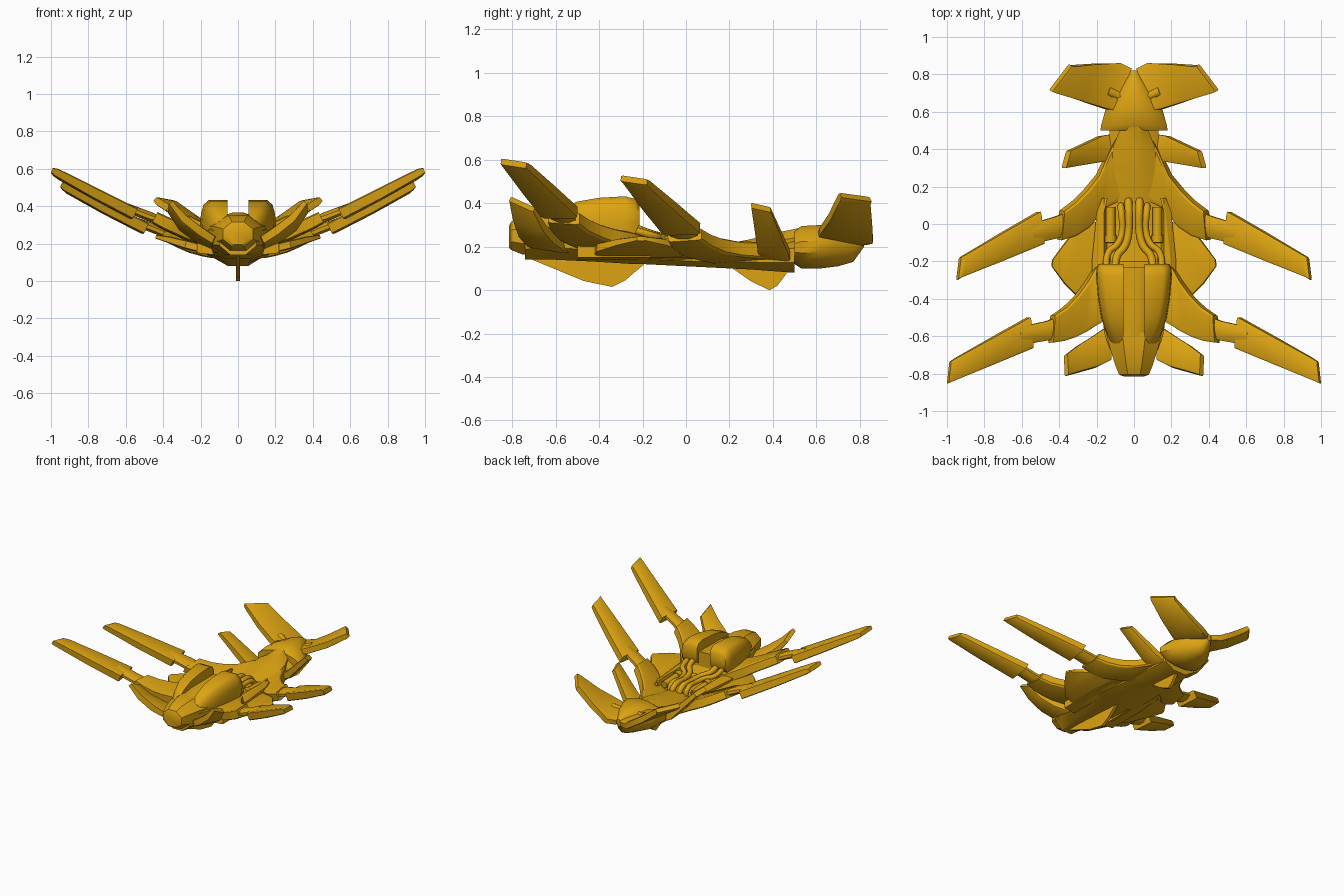
import bpy, bmesh, math
from mathutils import Vector as V

gold = bpy.data.materials.new("gold")
gold.diffuse_color = (0.72, 0.37, 0.006, 1)


def make(name, rings, mirror=False, angle=30):
    """Skin a list of equal-length point rings into a closed solid."""
    bm = bmesh.new()
    vr = [[bm.verts.new(p) for p in r] for r in rings]
    n = len(rings[0])
    for a, b in zip(vr, vr[1:]):
        for i in range(n):
            j = (i + 1) % n
            bm.faces.new((a[i], a[j], b[j], b[i]))
    bm.faces.new(vr[0])
    bm.faces.new(vr[-1][::-1])
    bmesh.ops.recalc_face_normals(bm, faces=bm.faces)
    me = bpy.data.meshes.new(name)
    bm.to_mesh(me)
    bm.free()
    ob = bpy.data.objects.new(name, me)
    bpy.context.collection.objects.link(ob)
    me.materials.append(gold)
    if mirror:
        ob.modifiers.new("mirror", 'MIRROR').use_mirror_merge = False
    bpy.ops.object.select_all(action='DESELECT')
    ob.select_set(True)
    bpy.context.view_layer.objects.active = ob
    bpy.ops.object.shade_smooth_by_angle(angle=math.radians(angle))
    return ob


def hull(name, secs, n=8, angle=30):
    """Rounded body along y: (y, half width, bottom z, top z)."""
    k = 1 / math.cos(math.pi / n)
    rings = []
    for y, w, zb, zt in secs:
        rings.append([(w * k * math.cos(t), y, (zb + zt) / 2 + (zt - zb) / 2 * k * math.sin(t))
                      for t in [math.tau * (i + .5) / n for i in range(n)]])
    return make(name, rings, angle=angle)


def blade(name, ribs, edge=0.8, f=0.08):
    """Mirrored wing: ribs of (leading point, trailing point, thickness)."""
    mids = [(V(l) + V(t)) / 2 for l, t, _ in ribs]
    rings = []
    for i, (l, t, th) in enumerate(ribs):
        l, t = V(l), V(t)
        span = mids[min(i + 1, len(ribs) - 1)] - mids[max(i - 1, 0)]
        nrm = (t - l).cross(span).normalized() * th / 2
        prof = [(0, edge), (f, 1), (1 - f, 1), (1, edge),
                (1, -edge), (1 - f, -1), (f, -1), (0, -edge)]
        rings.append([l.lerp(t, u) + nrm * h for u, h in prof])
    return make(name, rings, True)


def keel(name, pts, w=0.011):
    """Thin centre-line fin from a (y, z) outline."""
    return make(name, [[(x, y, z) for y, z in pts] for x in (-w, w)])


def pipe(name, pts, r):
    """Mirrored tube along a smooth path."""
    cu = bpy.data.curves.new(name, 'CURVE')
    cu.dimensions = '3D'
    cu.bevel_depth = r
    cu.bevel_resolution = 2
    cu.resolution_u = 5
    cu.use_fill_caps = True
    sp = cu.splines.new('BEZIER')
    sp.bezier_points.add(len(pts) - 1)
    for b, p in zip(sp.bezier_points, pts):
        b.co = p
        b.handle_left_type = b.handle_right_type = 'AUTO'
    cu.materials.append(gold)
    ob = bpy.data.objects.new(name, cu)
    bpy.context.collection.objects.link(ob)
    ob.modifiers.new("mirror", 'MIRROR')
    return ob


# Fuselage, nose and tail
hull("main_hull", [(-.74, .10, .14, .31), (-.6, .155, .14, .33), (-.4, .185, .13, .31),
                   (-.24, .18, .12, .27), (-.2, .17, .12, .20), (.1, .15, .105, .19),
                   (.3, .14, .095, .21), (.5, .13, .08, .24)])
hull("nose", [(-.815, .055, .195, .295), (-.805, .08, .185, .315), (-.755, .10, .165, .335),
              (-.66, .13, .15, .35), (-.58, .15, .15, .35)], angle=25)
hull("canopy", [(-.70, .08, .22, .335), (-.5, .11, .22, .365), (-.23, .12, .22, .365)], n=12)
hull("rear_deck", [(.12, .11, .14, .20), (.3, .125, .14, .235), (.42, .11, .14, .265), (.54, .06, .14, .29)])
hull("tail_body", [(.50, .18, .12, .27), (.53, .175, .10, .295), (.62, .15, .10, .30), (.70, .105, .11, .30),
                   (.77, .055, .13, .28), (.82, .02, .20, .25)], n=12, angle=35)

# Twin cowl humps over the front of the body, undercut at the back
rings = []
for y, x1, zt, zb in [(-.64, .125, .33, .22), (-.58, .15, .375, .22), (-.5, .175, .408, .22), (-.4, .192, .425, .22),
                      (-.28, .203, .432, .23), (-.235, .20, .42, .26), (-.215, .19, .39, .30)]:
    h = zt - zb
    rings.append([(.055, y, zb), (x1 - .01, y, zb), (x1, y, zb + h * .35), (x1 - .005, y, zb + h * .65),
                  (x1 - .018, y, zb + h * .87), (x1 - .045, y, zt), (.055, y, zt)])
make("engine_cowl", rings, True, 45)

# Side rails along the open engine bay
make("side_rail", [[(.13, y, .14), (x, y, .15), (x, y, .22), (x - .03, y, .24), (.16, y, .24)]
                   for y, x in [(-.5, .22), (-.2, .225), (.06, .20), (.14, .17)]], True)

# Front wings: curved root, joint, outer panel
blade("front_wing_root", [((.13, -.50, .225), (.13, -.18, .21), .08),
                          ((.21, -.545, .24), (.21, -.235, .23), .075),
                          ((.26, -.575, .255), (.255, -.31, .245), .075),
                          ((.32, -.605, .28), (.31, -.385, .27), .07),
                          ((.38, -.625, .307), (.37, -.445, .297), .07),
                          ((.445, -.635, .34), (.435, -.49, .33), .065)])
blade("front_wing_joint", [((.40, -.61, .32), (.39, -.49, .31), .045),
                           ((.48, -.625, .345), (.47, -.52, .345), .05),
                           ((.62, -.65, .40), (.61, -.55, .40), .045)], f=.3, edge=.4)
blade("front_wing_panel", [((.55, -.665, .36), (.565, -.50, .36), .065),
                           ((.76, -.752, .467), (.757, -.607, .46), .06),
                           ((.97, -.84, .58), (.95, -.715, .56), .045),
                           ((.995, -.852, .592), (.982, -.735, .574), .03)])

# Rear wings, the same scheme but lower
blade("rear_wing_root", [((.07, .13, .155), (.08, .50, .18), .08),
                         ((.14, .10, .16), (.14, .38, .185), .08),
                         ((.19, .05, .168), (.195, .26, .19), .075),
                         ((.25, -.015, .185), (.26, .18, .205), .075),
                         ((.32, -.06, .213), (.32, .12, .228), .07),
                         ((.40, -.085, .25), (.385, .07, .26), .065)])
blade("rear_wing_joint", [((.35, -.06, .235), (.34, .07, .235), .045),
                          ((.43, -.08, .27), (.42, .04, .275), .05),
                          ((.56, -.11, .32), (.55, 0, .32), .045)], f=.3, edge=.4)
blade("rear_wing_panel", [((.49, -.107, .28), (.51, .065, .285), .065),
                          ((.71, -.198, .39), (.71, -.05, .385), .06),
                          ((.925, -.285, .503), (.905, -.165, .485), .045),
                          ((.945, -.30, .515), (.93, -.18, .497), .03)])

# Small winglets beside the nose and before the tail
blade("front_winglet", [((.13, -.73, .22), (.13, -.54, .19), .05),
                        ((.20, -.765, .265), (.22, -.60, .23), .055),
                        ((.29, -.79, .335), (.30, -.65, .285), .05),
                        ((.36, -.81, .42), (.365, -.70, .37), .03)])
blade("rear_winglet", [((.12, .335, .165), (.12, .48, .155), .05),
                       ((.19, .33, .205), (.18, .47, .185), .055),
                       ((.375, .30, .39), (.35, .39, .37), .035)])

# Flat plates below the rails
blade("side_plate", [((.14, -.43, .16), (.14, .02, .16), .045),
                     ((.28, -.41, .195), (.29, -.005, .195), .045),
                     ((.37, -.32, .22), (.36, -.09, .22), .035),
                     ((.44, -.225, .237), (.435, -.19, .237), .02)])

# V tail fins, slightly curved, on short hidden stubs
blade("tail_fin", [((.115, .61, .26), (.015, .83, .225), .045),
                   ((.15, .615, .27), (.08, .86, .232), .05),
                   ((.29, .66, .335), (.21, .855, .315), .05),
                   ((.43, .705, .425), (.33, .845, .405), .045),
                   ((.445, .712, .437), (.34, .85, .418), .03)])
pipe("tail_fin_stub", [(.02, .66, .25), (.07, .68, .25), (.14, .71, .272)], .028)

# Keel fins under the body
keel("front_keel_fin", [(-.72, .145), (-.47, .042), (-.34, .015), (-.28, .045), (-.18, .13), (-.3, .17)])
keel("rear_keel_fin", [(.2, .11), (.3, .04), (.385, .0), (.42, .02), (.48, .10), (.35, .15)])

# Engine bay pipes and cylinders
pipe("inner_pipe", [(.03, .12, .16), (.03, .115, .215), (.03, -.05, .235), (.05, -.12, .245),
                    (.09, -.17, .26), (.10, -.25, .29)], .021)
pipe("middle_pipe", [(.07, .10, .17), (.07, .09, .215), (.065, -.05, .23), (.09, -.11, .24),
                     (.135, -.15, .25), (.15, -.25, .28)], .018)
pipe("bay_cylinder", [(.125, .09, .205), (.125, -.09, .215)], .026)
pipe("bay_cylinder_cap", [(.125, -.06, .214), (.125, -.10, .216)], .032)
